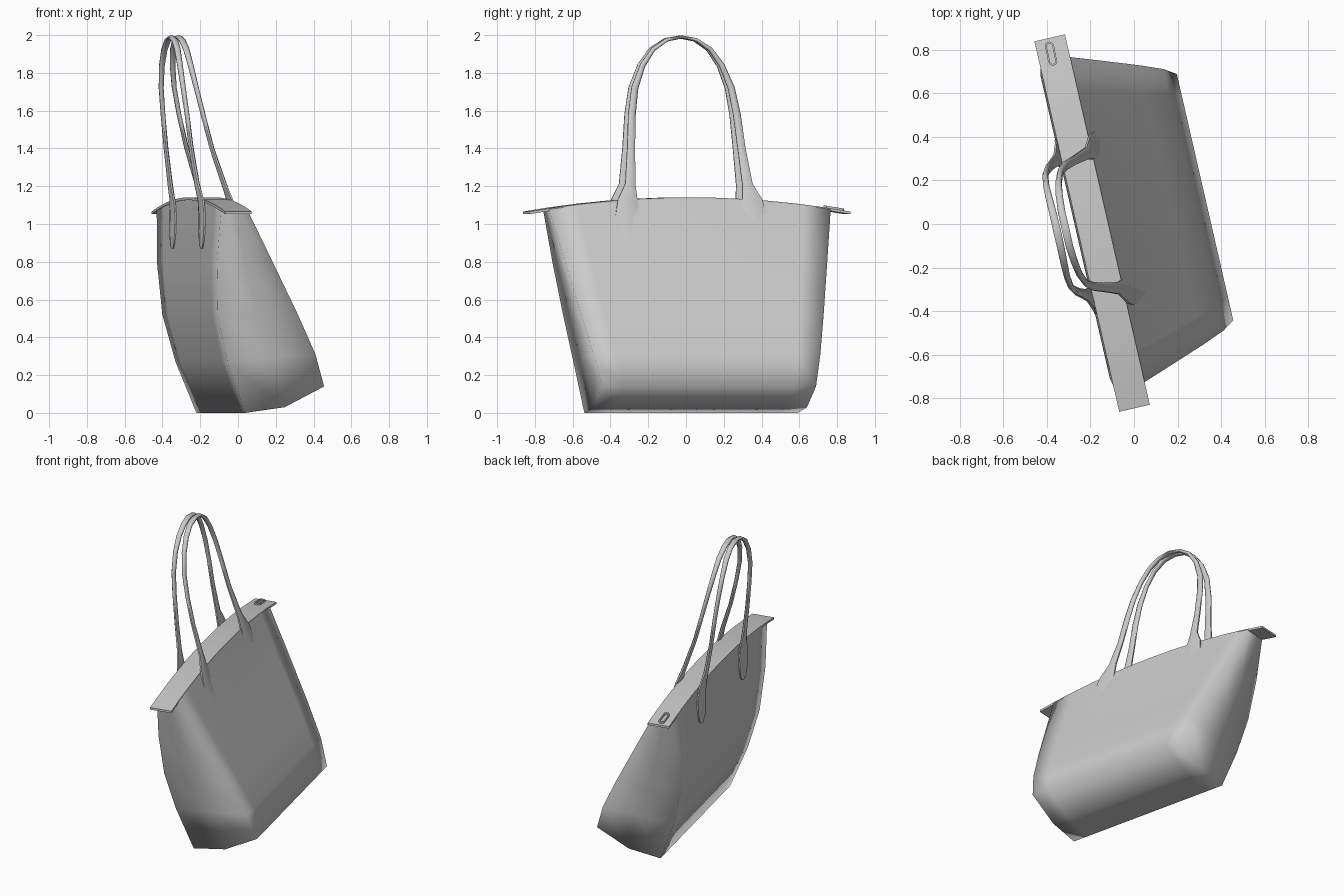
import bpy, bmesh, math
from mathutils import Matrix

if "Cube" in bpy.data.objects:
    bpy.data.objects.remove(bpy.data.objects["Cube"], do_unlink=True)

leather = bpy.data.materials.new("grey_leather")
leather.use_nodes = True
GREY = (0.6, 0.6, 0.6, 1)
leather.diffuse_color = GREY
leather.node_tree.nodes["Principled BSDF"].inputs["Base Color"].default_value = GREY

# Bag frame: x = thickness, y = length; turned slightly about z
PLACE = Matrix.Translation((-0.01, 0.046, 0)) @ Matrix.Rotation(math.radians(12.9), 4, 'Z')
MID = -0.187  # thickness centre of the mouth


def finish(name, bm, angle=180):
    bmesh.ops.recalc_face_normals(bm, faces=bm.faces[:])
    bm.transform(PLACE)
    mesh = bpy.data.meshes.new(name)
    bm.to_mesh(mesh)
    bm.free()
    mesh.materials.append(leather)
    obj = bpy.data.objects.new(name, mesh)
    bpy.context.collection.objects.link(obj)
    bpy.ops.object.select_all(action='DESELECT')
    obj.select_set(True)
    bpy.context.view_layer.objects.active = obj
    if angle >= 180:
        bpy.ops.object.shade_smooth()
    else:
        bpy.ops.object.shade_smooth_by_angle(angle=math.radians(angle))
    return obj


def loft(bm, rings, caps=True):
    loops = [[bm.verts.new(p) for p in ring] for ring in rings]
    n = len(loops[0])
    for a, b in zip(loops, loops[1:]):
        for i in range(n):
            j = (i + 1) % n
            bm.faces.new((a[i], a[j], b[j], b[i]))
    if caps:
        bm.faces.new(loops[0])
        bm.faces.new(loops[-1])
    return loops


def rim(y):
    return 1.135 - 0.075 * (y / 0.872) ** 2


# Body: rings from mouth to base (back x, back z, front x, front z, half length)
levels = [
    (-0.256, 1.07, -0.115, 1.07, 0.765),
    (-0.267, 0.80, 0.035, 0.80, 0.712),
    (-0.250, 0.52, 0.185, 0.52, 0.658),
    (-0.188, 0.27, 0.290, 0.31, 0.616),
    (-0.083, 0.00, 0.345, 0.14, 0.580),
]
SPAN = (-1, -0.8, -0.4, 0, 0.4, 0.8, 1)
rings = []
for k, (xb, zb, xf, zf, half) in enumerate(levels):
    ring = [(xf, f * half, zf) for f in SPAN]
    ring.append(((xb + xf) / 2, half, (zb + zf) / 2))
    ring += [(xb, -f * half, zb) for f in SPAN]
    ring.append(((xb + xf) / 2, -half, (zb + zf) / 2))
    if k == 0:
        ring = [(x, y, rim(y)) for x, y, z in ring]
    if k == len(levels) - 1:  # sagging underside
        ring = [(x, y, z - 0.04 if abs(x - (xb + xf) / 2) < 0.01 else z) for x, y, z in ring]
    rings.append(ring)
bm = bmesh.new()
base = loft(bm, rings, caps=False)[-1]
n = len(SPAN)
front, back = base[:n], base[n + 1:2 * n + 1][::-1]
keel = [base[-1]]
for f, b in zip(front[1:-1], back[1:-1]):
    p = (f.co + b.co) / 2
    p.z -= 0.04
    keel.append(bm.verts.new(p))
keel.append(base[n])
for i in range(n - 1):
    bm.faces.new((front[i], front[i + 1], keel[i + 1], keel[i]))
    bm.faces.new((keel[i], keel[i + 1], back[i + 1], back[i]))
finish("bag_body", bm)

# Zip panel: thin bowed strip overhanging both ends
bm = bmesh.new()
rings = []
for i in range(13):
    y = 0.872 * (i / 6 - 1)
    z = rim(y)
    rings.append([(MID + dx, y, z + dz) for dx, dz in
                  ((-0.072, -0.008), (0.072, -0.008), (0.072, 0.006), (-0.072, 0.006))])
loft(bm, rings)
finish("zip_panel", bm, 30)

# Zip pull: small open loop lying on one end of the panel
bm = bmesh.new()
rings = []
for i in range(17):
    a = 2 * math.pi * i / 16
    cy = 0.035 if math.cos(a) > 0 else -0.035
    ring = []
    for r, dz in ((0.013, 0.004), (0.021, 0.004), (0.021, 0.018), (0.013, 0.018)):
        y = 0.80 + cy + r * math.cos(a)
        ring.append((MID - 0.01 + r * math.sin(a), y, rim(y) + dz))
    rings.append(ring)
loft(bm, rings, caps=False)
bmesh.ops.remove_doubles(bm, verts=bm.verts[:], dist=0.0005)
finish("zip_pull", bm, 30)

# Handles: half path from patch tip to crown (y, x, z, in-plane half width, depth half width)
front_path = [
    (0.345, -0.008, 0.87, 0.020, 0.006),
    (0.345, -0.022, 0.90, 0.048, 0.008),
    (0.345, -0.050, 0.96, 0.064, 0.009),
    (0.345, -0.085, 1.04, 0.066, 0.010),
    (0.338, -0.110, 1.12, 0.055, 0.011),
    (0.318, -0.138, 1.21, 0.028, 0.012),
    (0.300, -0.200, 1.40, 0.021, 0.011),
    (0.285, -0.245, 1.58, 0.020, 0.011),
    (0.262, -0.276, 1.72, 0.018, 0.012),
    (0.215, -0.296, 1.84, 0.014, 0.014),
    (0.155, -0.306, 1.925, 0.011, 0.016),
    (0.080, -0.312, 1.975, 0.009, 0.017),
]
back_x = (-0.267, -0.267, -0.266, -0.264, -0.268, -0.285,
          -0.312, -0.332, -0.347, -0.354, -0.354, -0.352)
back_path = [(y, x, z, a, b) for (y, _, z, a, b), x in zip(front_path, back_x)]


def handle(name, path):
    top = (0, path[-1][1], 1.99, 0.008, 0.018)
    full = path + [top] + [(-p[0],) + p[1:] for p in reversed(path)]
    rings = []
    for i, (y, x, z, a, b) in enumerate(full):
        prev, nxt = full[max(i - 1, 0)], full[min(i + 1, len(full) - 1)]
        ty, tz = nxt[0] - prev[0], nxt[2] - prev[2]
        size = math.hypot(ty, tz)
        ny, nz = tz / size, -ty / size
        ring = []
        for k in range(8):
            ang = math.tau * (k + 0.5) / 8
            u, v = a * 1.08 * math.cos(ang), b * 1.08 * math.sin(ang)
            ring.append((x + v, y + ny * u, z + nz * u))
        rings.append(ring)
    bm = bmesh.new()
    loft(bm, rings)
    finish(name, bm, 60)


handle("front_handle", front_path)
handle("back_handle", back_path)
